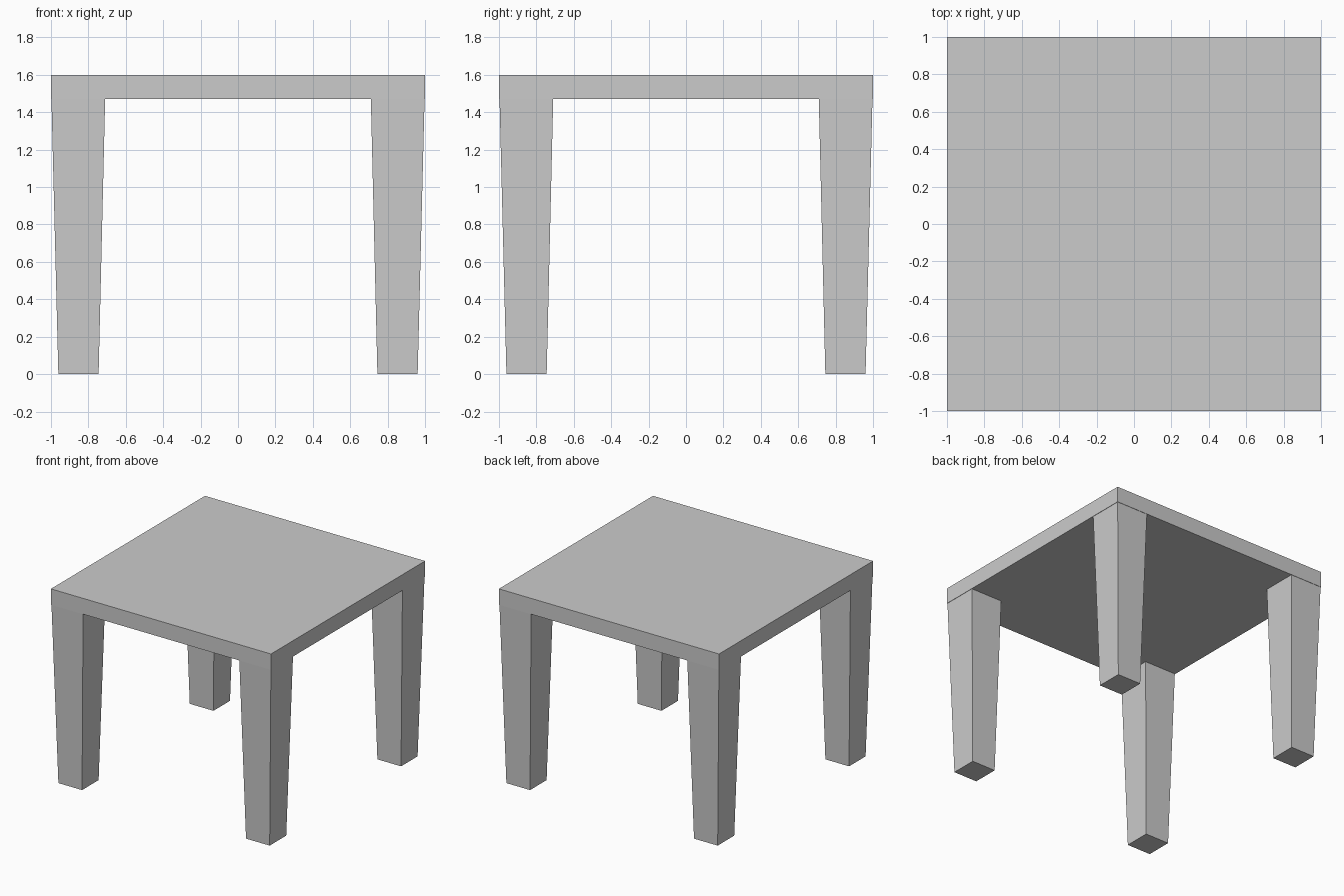
import bpy
import bmesh

if "Cube" in bpy.data.objects:
    bpy.data.objects.remove(bpy.data.objects["Cube"])

TOP_Z, UNDER_Z = 1.60, 1.47


def tapered_box(name, low, high, z0, z1):
    """Square-section box; low and high are (x0, x1, y0, y1) at z0 and z1."""
    bm = bmesh.new()
    rings = []
    for (x0, x1, y0, y1), z in ((low, z0), (high, z1)):
        rings.append([bm.verts.new((x, y, z))
                      for x, y in ((x0, y0), (x1, y0), (x1, y1), (x0, y1))])
    for ring in rings:
        bm.faces.new(ring)
    for i in range(4):
        j = (i + 1) % 4
        bm.faces.new((rings[0][i], rings[0][j], rings[1][j], rings[1][i]))
    bmesh.ops.recalc_face_normals(bm, faces=bm.faces)
    mesh = bpy.data.meshes.new(name)
    bm.to_mesh(mesh)
    bm.free()
    obj = bpy.data.objects.new(name, mesh)
    bpy.context.collection.objects.link(obj)
    return obj


def corner(sx, sy, inner, outer):
    """Square footprint in the corner given by the two signs."""
    return (*sorted((sx * inner, sx * outer)), *sorted((sy * inner, sy * outer)))


# Flat square top
slab = (-1, 1, -1, 1)
tapered_box("table_top", slab, slab, UNDER_Z, TOP_Z)

# Four legs, narrowing evenly towards the floor
for sy, depth in ((-1, "front"), (1, "back")):
    for sx, side in ((-1, "left"), (1, "right")):
        tapered_box(f"{depth}_{side}_leg",
                    corner(sx, sy, 0.745, 0.96),
                    corner(sx, sy, 0.71, 0.997), 0, UNDER_Z)
